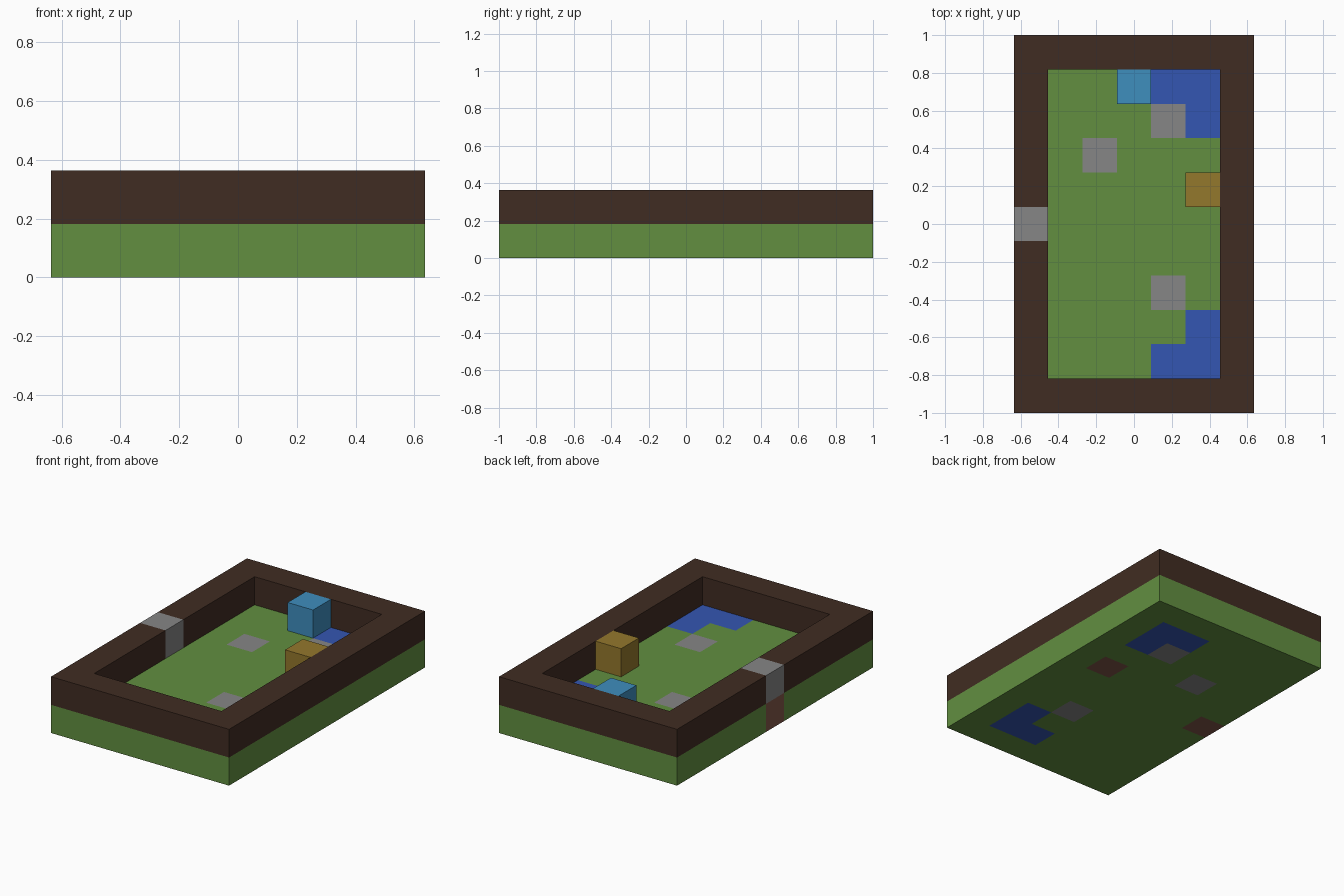
import bpy, bmesh
from mathutils import Vector

if "Cube" in bpy.data.objects:
    bpy.data.objects.remove(bpy.data.objects["Cube"])

NX, NY = 7, 11
S = 2 / NY  # edge length of one block


def material(name, rgb):
    lin = [((c / 255 + 0.055) / 1.055) ** 2.4 for c in rgb] + [1]
    m = bpy.data.materials.new(name)
    m.use_nodes = True
    m.diffuse_color = lin
    bsdf = m.node_tree.nodes["Principled BSDF"]
    bsdf.inputs["Base Color"].default_value = lin
    bsdf.inputs["Roughness"].default_value = 0.9
    return m


grass = material("grass green", (98, 143, 64))
bark = material("dark bark brown", (64, 44, 34))
water = material("water blue", (52, 86, 178))
stone = material("stone grey", (134, 134, 134))
dirt = material("dirt brown", (128, 86, 72))
gold = material("ochre gold", (148, 120, 44))
ice = material("sky blue", (62, 142, 190))


def blocks(name, cells, layer, base, patches=None):
    """One welded solid filling the cells of a layer; patches recolour cells."""
    patches = patches or {}
    mats = [base] + list(dict.fromkeys(patches.values()))
    bm = bmesh.new()
    for i, j in cells:
        corners = [(i, j), (i + 1, j), (i + 1, j + 1), (i, j + 1)]
        bm.faces.new([bm.verts.new(((x - NX / 2) * S, (y - NY / 2) * S, layer * S))
                      for x, y in corners])
    bmesh.ops.remove_doubles(bm, verts=bm.verts, dist=S / 100)
    grown = bmesh.ops.extrude_face_region(bm, geom=bm.faces[:])["geom"]
    top = [g for g in grown if isinstance(g, bmesh.types.BMVert)]
    bmesh.ops.translate(bm, verts=top, vec=Vector((0, 0, S)))
    bmesh.ops.recalc_face_normals(bm, faces=bm.faces)
    # each face takes the colour of the cell just behind it
    for f in bm.faces:
        p = f.calc_center_median() - f.normal * S / 4
        cell = (int(p.x / S + NX / 2), int(p.y / S + NY / 2))
        f.material_index = mats.index(patches.get(cell, base))
    bmesh.ops.dissolve_limit(bm, angle_limit=0.01, verts=bm.verts, edges=bm.edges,
                             delimit={'MATERIAL'})
    me = bpy.data.meshes.new(name)
    bm.to_mesh(me)
    bm.free()
    for m in mats:
        me.materials.append(m)
    ob = bpy.data.objects.new(name, me)
    bpy.context.collection.objects.link(ob)
    return ob


# Ground layer with ponds, stones and dirt
GATE, CHEST, ICE = (0, 5), (5, 6), (3, 9)
patches = {}
for cell in [(4, 9), (5, 9), (5, 8), (5, 2), (5, 1), (4, 1)]:
    patches[cell] = water
for cell in [(4, 8), (2, 7), (4, 3)]:
    patches[cell] = stone
for cell in [GATE, CHEST]:
    patches[cell] = dirt
every = [(i, j) for i in range(NX) for j in range(NY)]
blocks("ground", every, 0, grass, patches)

# Surrounding wall with a stone gate block
rim = [(i, j) for i, j in every if i in (0, NX - 1) or j in (0, NY - 1)]
blocks("wall", [c for c in rim if c != GATE], 1, bark)
blocks("gate_block", [GATE], 1, stone)

# Loose blocks inside the wall
blocks("gold_block", [CHEST], 1, gold)
blocks("sky_blue_block", [ICE], 1, ice)
